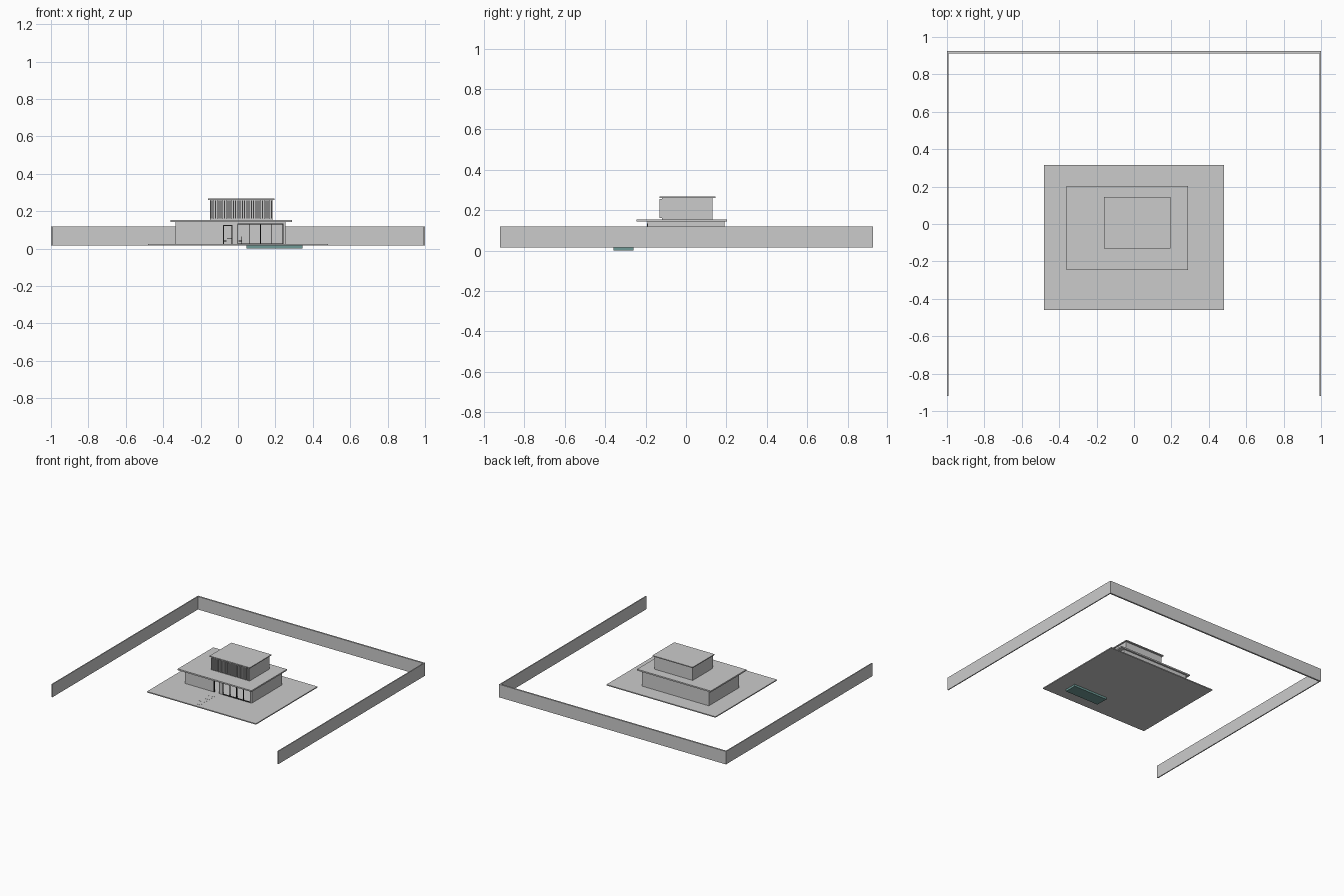
import bpy
import bmesh
from mathutils import Matrix, Vector

if "Cube" in bpy.data.objects:
    bpy.data.objects.remove(bpy.data.objects["Cube"], do_unlink=True)


def material(name, rgb):
    m = bpy.data.materials.new(name)
    m.use_nodes = True
    m.diffuse_color = (*rgb, 1)
    m.node_tree.nodes["Principled BSDF"].inputs["Base Color"].default_value = (*rgb, 1)
    return m


GREY = material("pale grey", (0.6, 0.6, 0.6))
TEAL = material("pool teal", (0.16, 0.33, 0.31))
BLACK = material("frame black", (0.02, 0.02, 0.02))


def boxes(name, mat, *spans):
    """One object made of boxes, each given as x, y and z ranges."""
    bm = bmesh.new()
    for x, y, z in spans:
        centre = Vector([(a + b) / 2 for a, b in (x, y, z)])
        size = Vector([b - a for a, b in (x, y, z)])
        bmesh.ops.create_cube(bm, size=1, matrix=Matrix.Translation(centre) @ Matrix.Diagonal((*size, 1)))
    mesh = bpy.data.meshes.new(name)
    bm.to_mesh(mesh)
    bm.free()
    mesh.materials.append(mat)
    obj = bpy.data.objects.new(name, mesh)
    bpy.context.collection.objects.link(obj)
    return obj


# Heights shared by the parts
BASE, FLOOR, CEILING, DECK = 0.016, 0.024, 0.143, 0.154
T = 0.008

# Perimeter wall, open at the front
tall = (BASE, 0.119)
boxes("perimeter_wall", GREY,
      ((-1, -1 + T), (-0.92, 0.92), tall),
      ((1 - T, 1), (-0.92, 0.92), tall),
      ((-1, 1), (0.92 - T, 0.925), tall))

# Ground slab and the pool basin hanging under it
boxes("ground_slab", GREY, ((-0.48, 0.48), (-0.46, 0.315), (BASE, FLOOR)))
boxes("pool_basin", TEAL, ((0.045, 0.345), (-0.36, -0.26), (0, BASE)))

# Stepping stones leading to the door
boxes("stepping_stones", GREY,
      *[((-0.08, -0.03), (y, y + 0.035), (FLOOR, FLOOR + 0.0008))
        for y in [-0.43 + i * 0.055 for i in range(4)]])

# Ground floor shell with openings in the front
L, R, F, B = -0.335, 0.255, -0.19, 0.19
full, head = (FLOOR, CEILING), (0.133, CEILING)
front = (F, F + T)
boxes("lower_walls", GREY,
      ((L, L + T), (F, B), full),
      ((R - T, R), (F, B), full),
      ((L, R), (B - T, B), full),
      ((L, -0.08), front, full),
      ((-0.03, -0.003), front, full),
      ((0.243, R), front, full),
      ((-0.08, -0.03), front, (0.125, CEILING)),
      ((-0.003, 0.243), front, head))

# Door frame and window mullions
bar = 0.004
frame = (F - 0.002, F + T)
boxes("door_frame", BLACK,
      ((-0.08, -0.08 + bar), frame, (FLOOR, 0.125)),
      ((-0.03 - bar, -0.03), frame, (FLOOR, 0.125)),
      ((-0.08, -0.03), frame, (0.125 - bar, 0.125)))
boxes("window_frames", BLACK,
      ((-0.003, 0.243), frame, (0.133 - bar, 0.133)),
      ((-0.003, 0.243), frame, (FLOOR, FLOOR + bar)),
      *[((x, x + bar), frame, (FLOOR, 0.133))
        for x in [-0.003 + i * 0.0605 for i in range(5)]])

# Simple table and chairs inside
boxes("table", BLACK,
      ((-0.06, 0), (-0.03, 0.03), (0.05, 0.054)),
      ((-0.035, -0.025), (-0.005, 0.005), (FLOOR, 0.05)))
for side, x in (("left", 0.012), ("right", -0.072)):
    back = x + 0.008 if side == "left" else x - 0.008
    boxes(side + "_chair", BLACK,
          ((x - 0.01, x + 0.01), (-0.012, 0.012), (0.038, 0.042)),
          ((back - 0.002, back + 0.002), (-0.012, 0.012), (FLOOR, 0.065)))

# Roof slabs
boxes("lower_roof", GREY, ((-0.36, 0.29), (-0.245, 0.203), (CEILING, DECK)))
boxes("upper_roof", GREY, ((-0.16, 0.194), (-0.13, 0.145), (0.26, 0.267)))

# Upper storey with a screen of vertical slats
boxes("upper_storey", GREY, ((-0.15, 0.185), (-0.118, 0.13), (DECK, 0.26)))
count = 28
step = 0.335 / count
boxes("upper_slats", GREY,
      *[((x, x + step * 0.5), (-0.13, -0.12), (0.162, 0.256))
        for x in [-0.15 + (i + 0.25) * step for i in range(count)]])
